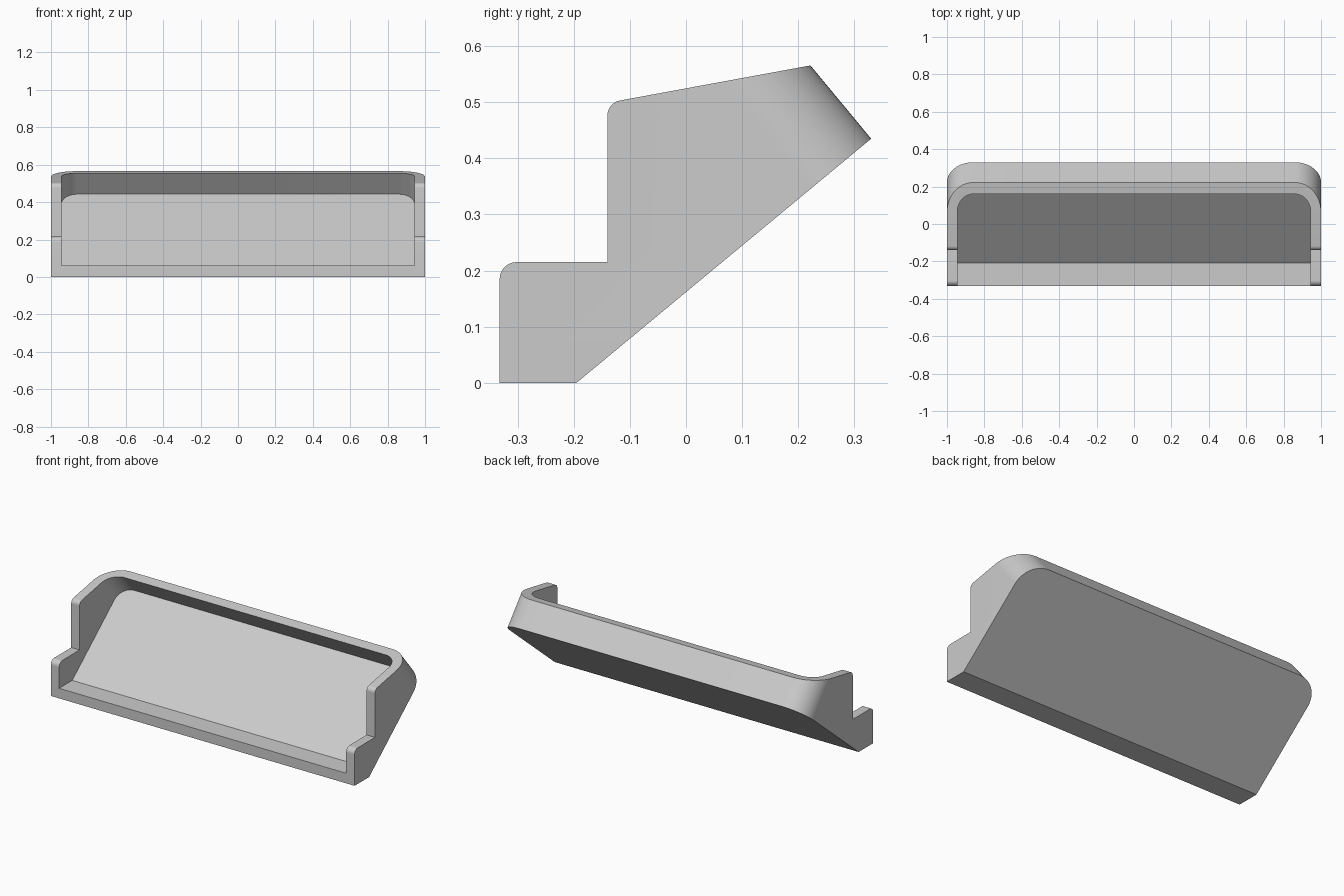
import bpy, bmesh, math
from mathutils import Vector, Matrix

if "Cube" in bpy.data.objects:
    bpy.data.objects.remove(bpy.data.objects["Cube"], do_unlink=True)

WALL = 0.055
FOOT = Vector((-0.195, 0.0))      # lower end of the sloping underside
HEEL = Vector((0.33, 0.435))      # upper end of the sloping underside
slope = (HEEL - FOOT).normalized()
tilt = math.atan2(slope.y, slope.x)

grey = bpy.data.materials.new("light grey")
grey.use_nodes = True
colour = (0.6, 0.6, 0.6, 1)
grey.diffuse_color = colour
grey.node_tree.nodes["Principled BSDF"].inputs["Base Color"].default_value = colour


def rounded(points, steps=16):
    """Outline of (x, y, radius) corners with tangent arcs."""
    out = []
    for i, (x, y, r) in enumerate(points):
        p = Vector((x, y))
        if not r:
            out.append(p)
            continue
        a = (Vector(points[i - 1][:2]) - p).normalized()
        b = (Vector(points[(i + 1) % len(points)][:2]) - p).normalized()
        half = a.angle(b) / 2
        centre = p + (a + b).normalized() * r / math.sin(half)
        start = p + a * r / math.tan(half) - centre
        end = p + b * r / math.tan(half) - centre
        sweep = start.angle_signed(end)
        for k in range(steps + 1):
            out.append(centre + Matrix.Rotation(-sweep * k / steps, 2) @ start)
    return out


def prism(name, outline, low, high, place, floor=None):
    """Extrude an outline; place maps (a, b, depth) to a 3D position."""
    bm = bmesh.new()
    face = bm.faces.new([bm.verts.new(place(p.x, p.y, low)) for p in outline])
    shift = place(0, 0, high) - place(0, 0, low)
    new = bmesh.ops.extrude_face_region(bm, geom=[face], use_keep_orig=True)["geom"]
    bmesh.ops.translate(bm, vec=shift, verts=[v for v in new if isinstance(v, bmesh.types.BMVert)])
    if floor is not None:
        bmesh.ops.bisect_plane(bm, geom=bm.verts[:] + bm.edges[:] + bm.faces[:],
                               plane_co=(0, 0, floor), plane_no=(0, 0, 1), clear_inner=True)
        bmesh.ops.holes_fill(bm, edges=[e for e in bm.edges if e.is_boundary])
    bmesh.ops.recalc_face_normals(bm, faces=bm.faces[:])
    mesh = bpy.data.meshes.new(name)
    bm.to_mesh(mesh)
    bm.free()
    mesh.materials.append(grey)
    obj = bpy.data.objects.new(name, mesh)
    bpy.context.collection.objects.link(obj)
    return obj


def side_on(y, z, x):
    return Vector((x, y, z))


def tilted(x, v, w):
    c, s = math.cos(tilt), math.sin(tilt)
    return Vector((x, HEEL.x + v * c - w * s, HEEL.y + v * s + w * c))


def tray_outline(inset, radius):
    x, back = 1 - inset, -inset
    return rounded([(-x, -1.2, 0), (x, -1.2, 0), (x, back, radius), (-x, back, radius)])


# Side profile with stepped arms, running past the back for trimming
past = HEEL + slope * 0.1
body = prism("tilted_tray", rounded([
    (-0.332, 0, 0), (FOOT.x, FOOT.y, 0), (past.x, past.y, 0), (0.42, 0.602, 0),
    (-0.14, 0.499, 0.027), (-0.14, 0.215, 0), (-0.332, 0.215, 0.03)]), -1.1, 1.1, side_on)

# Outer rounded back, then the hollow with its flat front ledge
shell = prism("outer_trim", tray_outline(0, 0.14), -0.1, 0.6, tilted)
hollow = prism("hollow_cutter", tray_outline(WALL, 0.085), WALL, 0.6, tilted, floor=0.06)

bpy.context.view_layer.objects.active = body
for cutter, mode in ((shell, "INTERSECT"), (hollow, "DIFFERENCE")):
    cutter.hide_render = True
    mod = body.modifiers.new(cutter.name, "BOOLEAN")
    mod.object, mod.operation, mod.solver = cutter, mode, "EXACT"
    bpy.ops.object.modifier_apply(modifier=mod.name)
    bpy.data.objects.remove(cutter, do_unlink=True)

bpy.ops.object.select_all(action="DESELECT")
body.select_set(True)
bpy.ops.object.shade_smooth_by_angle(angle=math.radians(30))
